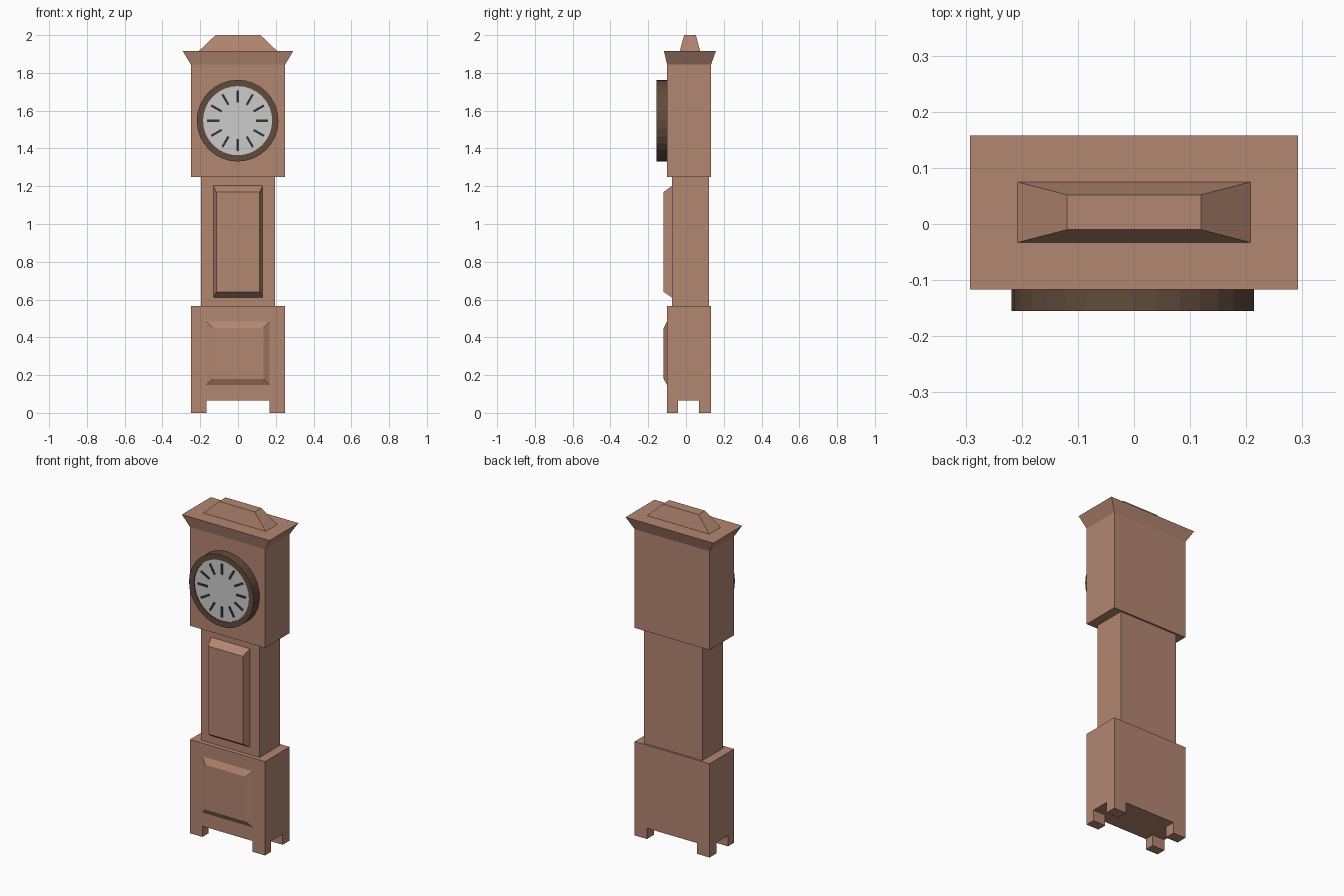
import bpy, bmesh, math
from mathutils import Matrix

if "Cube" in bpy.data.objects:
    bpy.data.objects.remove(bpy.data.objects["Cube"])


def material(name, rgb):
    m = bpy.data.materials.new(name)
    m.diffuse_color = (*rgb, 1)
    m.use_nodes = True
    m.node_tree.nodes["Principled BSDF"].inputs["Base Color"].default_value = m.diffuse_color
    return m


WOOD = material("wood", (0.45, 0.24, 0.165))
DARK_WOOD = material("dark_wood", (0.12, 0.07, 0.045))
BLACK = material("black_paint", (0.04, 0.035, 0.03))


def finish(name, bm, mat):
    bmesh.ops.recalc_face_normals(bm, faces=bm.faces)
    mesh = bpy.data.meshes.new(name)
    bm.to_mesh(mesh)
    bm.free()
    if mat:
        mesh.materials.append(mat)
    obj = bpy.data.objects.new(name, mesh)
    bpy.context.collection.objects.link(obj)
    return obj


def loft(name, loops, mat=WOOD, closed=False):
    """Skin a stack of point loops; cap the ends or close it into a ring."""
    bm = bmesh.new()
    rows = [[bm.verts.new(p) for p in loop] for loop in loops]
    n = len(rows[0])
    pairs = list(zip(rows, rows[1:]))
    if closed:
        pairs.append((rows[-1], rows[0]))
    else:
        bm.faces.new(rows[0])
        bm.faces.new(rows[-1])
    for a, b in pairs:
        for i in range(n):
            j = (i + 1) % n
            bm.faces.new((a[i], a[j], b[j], b[i]))
    return finish(name, bm, mat)


def plan(x, y0, y1, z):
    return [(-x, y0, z), (x, y0, z), (x, y1, z), (-x, y1, z)]


def upright(x, z0, z1, y):
    return [(-x, y, z0), (x, y, z0), (x, y, z1), (-x, y, z1)]


def box(name, x0, x1, y0, y1, z0, z1, mat=WOOD):
    return loft(name, [[(x0, y0, z), (x1, y0, z), (x1, y1, z), (x0, y1, z)]
                       for z in (z0, z1)], mat)


# Carcass: plinth, trunk and hood
BACK, FRONT = 0.133, -0.10
box("plinth", -0.25, 0.25, FRONT, BACK, 0.065, 0.565)
box("trunk", -0.195, 0.195, -0.073, 0.122, 0.565, 1.25)
box("hood", -0.25, 0.25, FRONT, BACK, 1.25, 1.845)

# Four block feet
for side, sx in (("left", -1), ("right", 1)):
    xs = sorted((sx * 0.25, sx * 0.167))
    box("front_foot_" + side, *xs, FRONT, -0.043, 0, 0.065)
    box("back_foot_" + side, *xs, 0.068, BACK, 0, 0.065)

# Flared cornice and tapered pediment
loft("cornice", [plan(0.25, FRONT, BACK, 1.845), plan(0.292, -0.117, 0.158, 1.915)])
loft("pediment", [plan(0.208, -0.033, 0.075, 1.915), plan(0.119, -0.01, 0.052, 2.0)])

# Raised bevelled panels
loft("trunk_door", [upright(0.130, 0.61, 1.203, -0.073), upright(0.115, 0.64, 1.17, -0.118)])
loft("plinth_panel", [upright(0.168, 0.147, 0.485, FRONT), upright(0.135, 0.18, 0.45, -0.118)])

# Clock face: round bezel, dial and twelve hour marks
CX, CZ, SIDES = -0.002, 1.547, 32


def circle(r, y):
    return [(CX + r * math.cos(2 * math.pi * i / SIDES), y,
             CZ + r * math.sin(2 * math.pi * i / SIDES)) for i in range(SIDES)]


loft("bezel", [circle(0.216, FRONT), circle(0.216, -0.155),
               circle(0.183, -0.155), circle(0.183, FRONT)], DARK_WOOD, closed=True)
loft("dial", [circle(0.183, FRONT), circle(0.183, -0.149)], None)
for hour in range(12):
    mark = box("hour_mark_%d" % (hour + 1), -0.006, 0.006, -0.153, -0.149, 0.097, 0.161, BLACK)
    mark.data.transform(Matrix.Translation((CX, 0, CZ))
                        @ Matrix.Rotation(math.radians(30 * (hour + 1)), 4, 'Y'))
